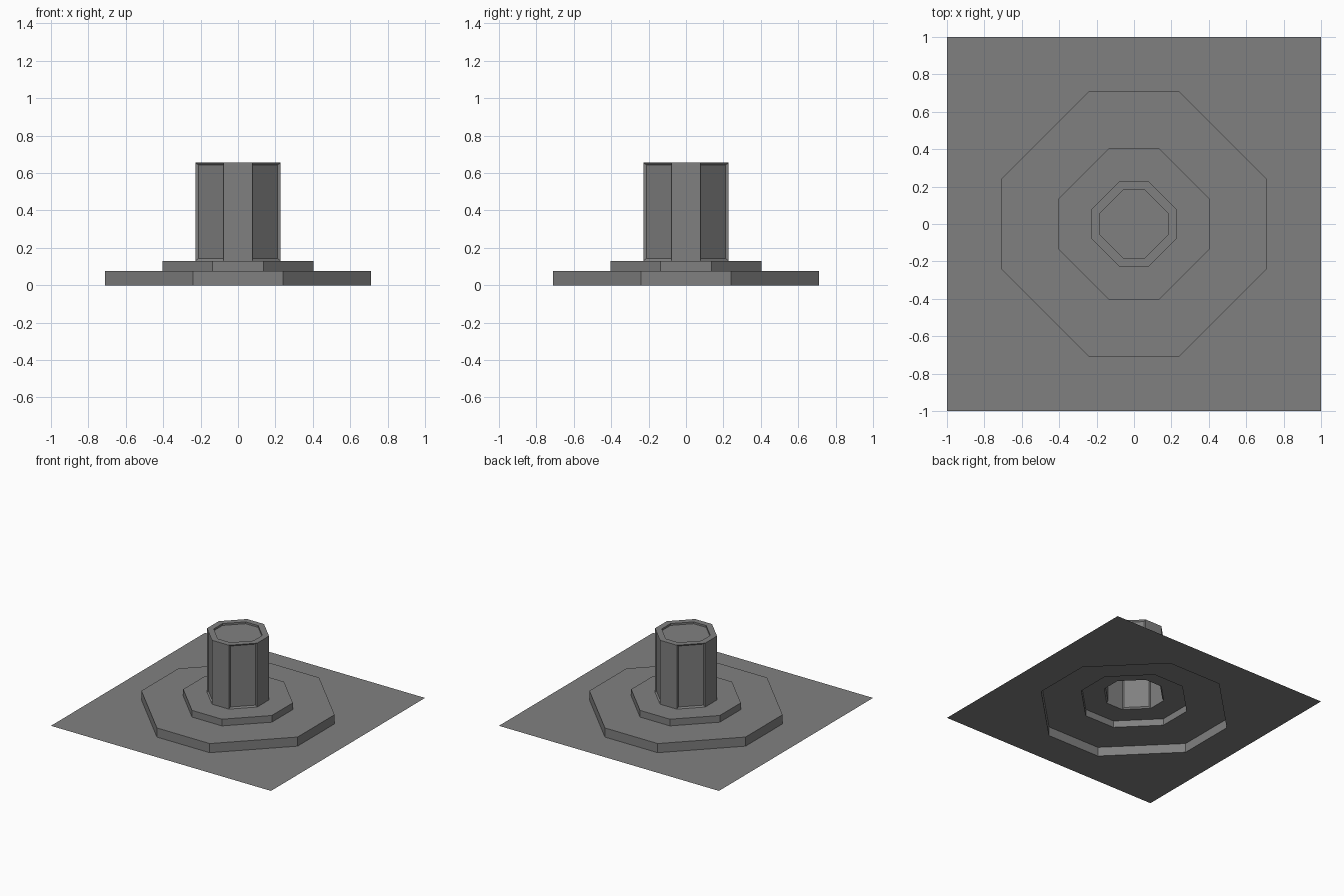
import bpy, bmesh

if "Cube" in bpy.data.objects:
    bpy.data.objects.remove(bpy.data.objects["Cube"])

grey = bpy.data.materials.new("mid grey")
grey.diffuse_color = (0.216, 0.216, 0.216, 1)
grey.use_nodes = True
grey.node_tree.nodes["Principled BSDF"].inputs["Base Color"].default_value = grey.diffuse_color


def ring(bm, r, c, z):
    """Chamfered square: half width r, half length c of its straight sides."""
    pts = [(r, -c), (r, c), (c, r), (-c, r), (-r, c), (-r, -c), (-c, -r), (c, -r)]
    return [bm.verts.new((x, y, z)) for x, y in pts]


def bridge(bm, low, high):
    n = len(low)
    return [bm.faces.new((low[i], low[(i + 1) % n], high[(i + 1) % n], high[i]))
            for i in range(n)]


def finish(bm, name):
    mesh = bpy.data.meshes.new(name)
    bm.to_mesh(mesh)
    bm.free()
    mesh.materials.append(grey)
    obj = bpy.data.objects.new(name, mesh)
    bpy.context.collection.objects.link(obj)


# Ground sheet, open underneath the steps
bm = bmesh.new()
hole = ring(bm, 0.71, 0.24, 0)
corner = [bm.verts.new((x, y, 0)) for x, y in ((1, 1), (-1, 1), (-1, -1), (1, -1))]
for i in range(4):
    a, b, c = hole[2 * i], hole[2 * i + 1], hole[(2 * i + 2) % 8]
    bm.faces.new((corner[i - 1], corner[i], b, a))
    bm.faces.new((b, corner[i], c))
finish(bm, "base_sheet")

# Two hollow octagonal steps
bm = bmesh.new()
rings = [ring(bm, *p) for p in ((0.71, 0.24, 0), (0.71, 0.24, 0.075),
                               (0.403, 0.136, 0.075), (0.403, 0.136, 0.13),
                               (0.228, 0.077, 0.13))]
for low, high in zip(rings, rings[1:]):
    bridge(bm, low, high)
finish(bm, "stepped_plinth")

# Hollow column with a recessed top and recessed panels on the diagonal sides
bm = bmesh.new()
rings = [ring(bm, *p) for p in ((0.228, 0.077, 0.13), (0.228, 0.077, 0.655),
                               (0.181, 0.057, 0.655), (0.181, 0.057, 0.64))]
walls = bridge(bm, rings[0], rings[1])
bridge(bm, rings[1], rings[2])
bridge(bm, rings[2], rings[3])
bm.faces.new(rings[3])
bm.normal_update()
bmesh.ops.inset_individual(bm, faces=walls[1::2], thickness=0.017, depth=-0.01)
finish(bm, "column")
